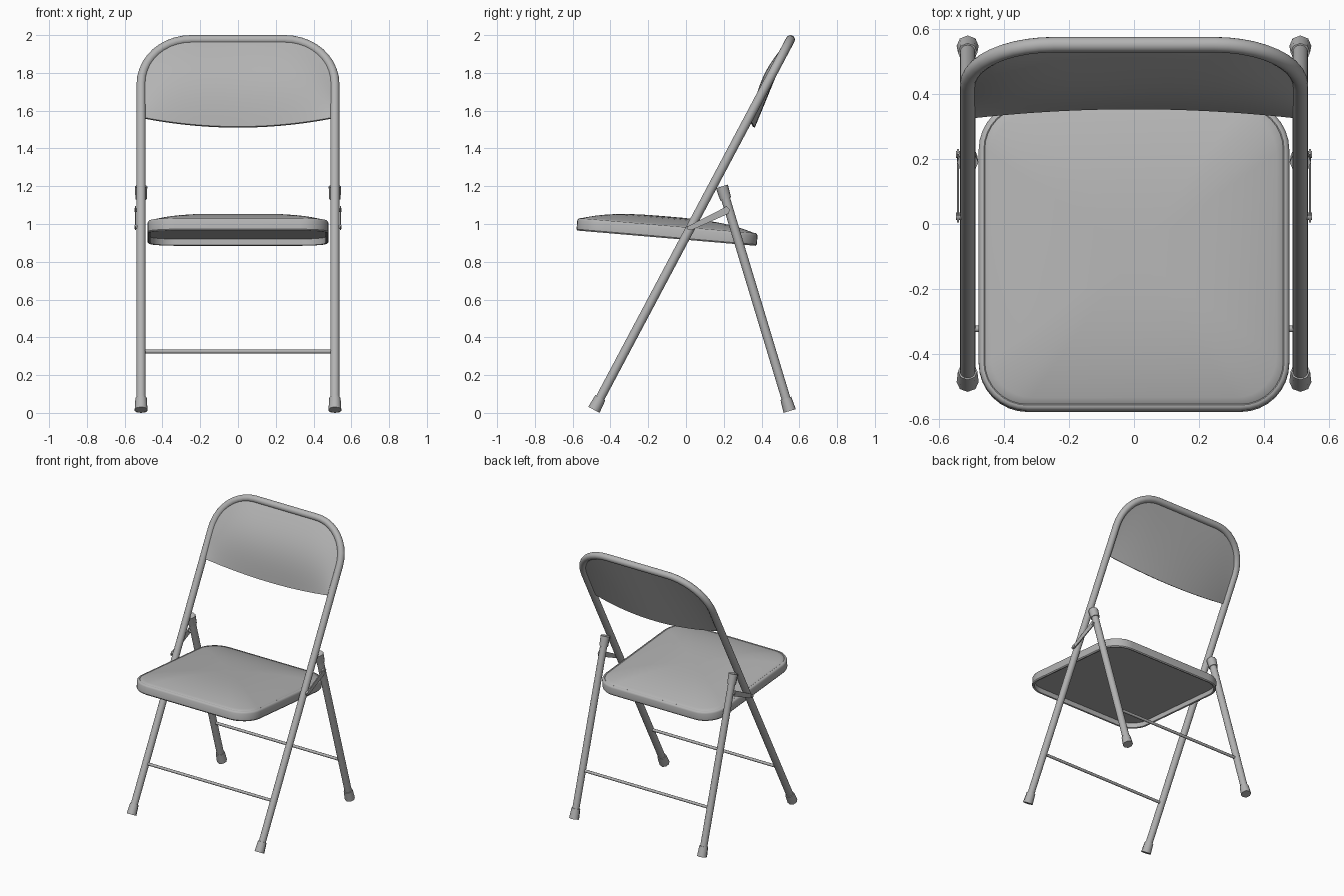
import bpy, bmesh, math
from mathutils import Vector, Matrix

if "Cube" in bpy.data.objects:
    bpy.data.objects.remove(bpy.data.objects["Cube"])

TUBE_X, TUBE_R = 0.513, 0.024
BASE = Vector((0, -0.475, 0.04))
UP = Vector((0, 1.03, 1.94)).normalized()      # direction of the leaning frame
BACK = Vector((0, UP.z, -UP.y))                # normal of the frame, rearwards
TOP = 1.936 / UP.z                             # length along the frame to the top bar

metal = bpy.data.materials.new("painted_metal")
metal.diffuse_color = (0.45, 0.45, 0.45, 1)
metal.use_nodes = True
metal.node_tree.nodes["Principled BSDF"].inputs["Base Color"].default_value = metal.diffuse_color


def frame(x, s, n=0.0):
    return BASE + UP * s + BACK * n + Vector((x, 0, 0))


def finish(name, bm, angle=35):
    bmesh.ops.recalc_face_normals(bm, faces=bm.faces)
    me = bpy.data.meshes.new(name)
    bm.to_mesh(me)
    bm.free()
    me.materials.append(metal)
    ob = bpy.data.objects.new(name, me)
    bpy.context.collection.objects.link(ob)
    bpy.ops.object.select_all(action='DESELECT')
    ob.select_set(True)
    bpy.context.view_layer.objects.active = ob
    bpy.ops.object.shade_smooth_by_angle(angle=math.radians(angle))
    return ob


def rod(name, p, q, r1, r2=None, sides=16):
    p, q = Vector(p), Vector(q)
    d = q - p
    m = Matrix.Translation((p + q) / 2) @ d.to_track_quat('Z', 'Y').to_matrix().to_4x4()
    bm = bmesh.new()
    bmesh.ops.create_cone(bm, cap_ends=True, segments=sides, radius1=r1,
                          radius2=r1 if r2 is None else r2, depth=d.length, matrix=m)
    return finish(name, bm, 50)


def bridge(bm, a, b):
    n = len(a)
    for i in range(n):
        bm.faces.new((a[i], a[(i + 1) % n], b[(i + 1) % n], b[i]))


# Front frame: one bent tube, both front legs and the back hoop
R = 0.265
path = [(-TUBE_X, 0.0)]
for cx, start in ((-TUBE_X + R, 180), (TUBE_X - R, 90)):
    for k in range(11):
        a = math.radians(start - 9 * k)
        path.append((cx + R * math.cos(a), TOP - R + R * math.sin(a)))
path.append((TUBE_X, 0.0))
bm = bmesh.new()
rings = []
for i, (x, s) in enumerate(path):
    a, b = path[max(i - 1, 0)], path[min(i + 1, len(path) - 1)]
    t = Vector((b[0] - a[0], b[1] - a[1])).normalized()
    ring = []
    for k in range(16):
        w = 2 * math.pi * k / 16
        c = TUBE_R * math.cos(w)
        ring.append(bm.verts.new(frame(x - t.y * c, s + t.x * c, TUBE_R * math.sin(w))))
    rings.append(ring)
for a, b in zip(rings, rings[1:]):
    bridge(bm, a, b)
bm.faces.new(rings[0])
bm.faces.new(rings[-1])
finish("front_frame", bm)

# Backrest panel: curved back sheet and softly bulging front sheet inside the hoop
bm = bmesh.new()
W, NX, NT = 0.502, 28, 12
sheets = []
for front in (True, False):
    grid = []
    for i in range(NX + 1):
        q = -math.cos(math.pi * i / NX)
        x = q * W
        over = max(0, abs(x) - (TUBE_X - R))
        top = TOP - R + math.sqrt(max(0, R * R - over * over)) - 0.008
        low = 1.722 - 0.030 * (1 - q * q)
        col = []
        for j in range(NT + 1):
            t = j / NT
            n = 0.048 * (1 - q * q) * (1 - t)
            if front:
                n -= 0.008 + 0.048 * math.sin(math.pi * t) * (1 - q ** 4)
            else:
                n += 0.004
            col.append(bm.verts.new(frame(x, low + (top - low) * t, n)))
        grid.append(col)
    for i in range(NX):
        for j in range(NT):
            bm.faces.new((grid[i][j], grid[i + 1][j], grid[i + 1][j + 1], grid[i][j + 1]))
    sheets.append([grid[i][0] for i in range(NX + 1)] + grid[NX][1:] +
                  [grid[i][NT] for i in range(NX - 1, -1, -1)] +
                  [grid[0][j] for j in range(NT - 1, 0, -1)])
bridge(bm, *sheets)
finish("backrest", bm)

# Seat: rounded pan with a domed top and a hollow underside
HX, HY, CR = 0.479, 0.479, 0.15


def outline(d):
    pts = []
    for k, (sx, sy) in enumerate(((1, 1), (-1, 1), (-1, -1), (1, -1))):
        for j in range(9):
            a = math.radians(90 * k + 11.25 * j)
            pts.append((sx * (HX - CR) + (CR - d) * math.cos(a),
                        sy * (HY - CR) + (CR - d) * math.sin(a)))
    return pts


tilt = Matrix.Translation((0, -0.103, 0.925)) @ Matrix.Rotation(-0.085, 4, 'X')
bm = bmesh.new()
levels = [(0.016, 1, 0.035), (0.016, 1, 0.002), (0.013, 1, 0.0), (0.005, 1, 0.0),
          (0.0, 1, 0.007), (0.0, 1, 0.054), (0.004, 1, 0.062), (0.010, 1, 0.066),
          (0.016, 1, 0.067), (0.019, 1, 0.065)]
levels += [(0.021, r, 0.067 + 0.048 * (1 - r ** 3))
           for r in (1, 0.96, 0.91, 0.84, 0.75, 0.62, 0.48, 0.32, 0.16)]
rings = [[bm.verts.new(tilt @ Vector((x * s, y * s, z))) for x, y in outline(d)]
         for d, s, z in levels]
for a, b in zip(rings, rings[1:]):
    bridge(bm, a, b)
bm.faces.new(rings[0])
hub = bm.verts.new(tilt @ Vector((0, 0, 0.115)))
for i, v in enumerate(rings[-1]):
    bm.faces.new((v, rings[-1][(i + 1) % len(rings[-1])], hub))
finish("seat", bm)

# Rear legs, end caps, links and pins on both sides
REAR_LOW, REAR_TOP = Vector((0, 0.549, 0.010)), Vector((0, 0.190, 1.199))
RD = (REAR_TOP - REAR_LOW).normalized()
LINK = ((0.004, 0.985), (0.008, 0.970), (0.03, 0.968), (0.226, 1.055), (0.232, 1.075),
        (0.215, 1.095), (0.2, 1.085))
for side, tag in ((-1, "left"), (1, "right")):
    X = Vector((side * TUBE_X, 0, 0))
    rod(f"rear_leg_{tag}", X + REAR_LOW + RD * 0.01, X + REAR_TOP - RD * 0.01, TUBE_R)
    rod(f"rear_foot_{tag}", X + REAR_LOW, X + REAR_LOW + RD * 0.07, 0.034, 0.030, 8)
    rod(f"rear_leg_cap_{tag}", X + REAR_TOP, X + REAR_TOP - RD * 0.07, 0.033, 0.030, 8)
    rod(f"front_foot_{tag}", frame(X.x, -0.027), frame(X.x, 0.045), 0.034, 0.030, 8)

    bm = bmesh.new()
    a, b = [[bm.verts.new((side * x, y, z)) for y, z in LINK] for x in (0.539, 0.546)]
    bridge(bm, a, b)
    bm.faces.new(a)
    bm.faces.new(b)
    finish(f"link_{tag}", bm)
    for name, y, z in (("seat_pin", 0.024, 0.984), ("link_pin", 0.214, 1.075)):
        rod(f"{name}_{tag}", (side * 0.52, y, z), (side * 0.549, y, z), 0.011, sides=12)

# Crossbars between the legs
p = frame(0, (0.325 - BASE.z) / UP.z)
q = REAR_LOW + RD * ((0.325 - REAR_LOW.z) / RD.z)
for name, c in (("front_crossbar", p), ("rear_crossbar", q)):
    rod(name, c - Vector((TUBE_X, 0, 0)), c + Vector((TUBE_X, 0, 0)), 0.010, sides=12)
